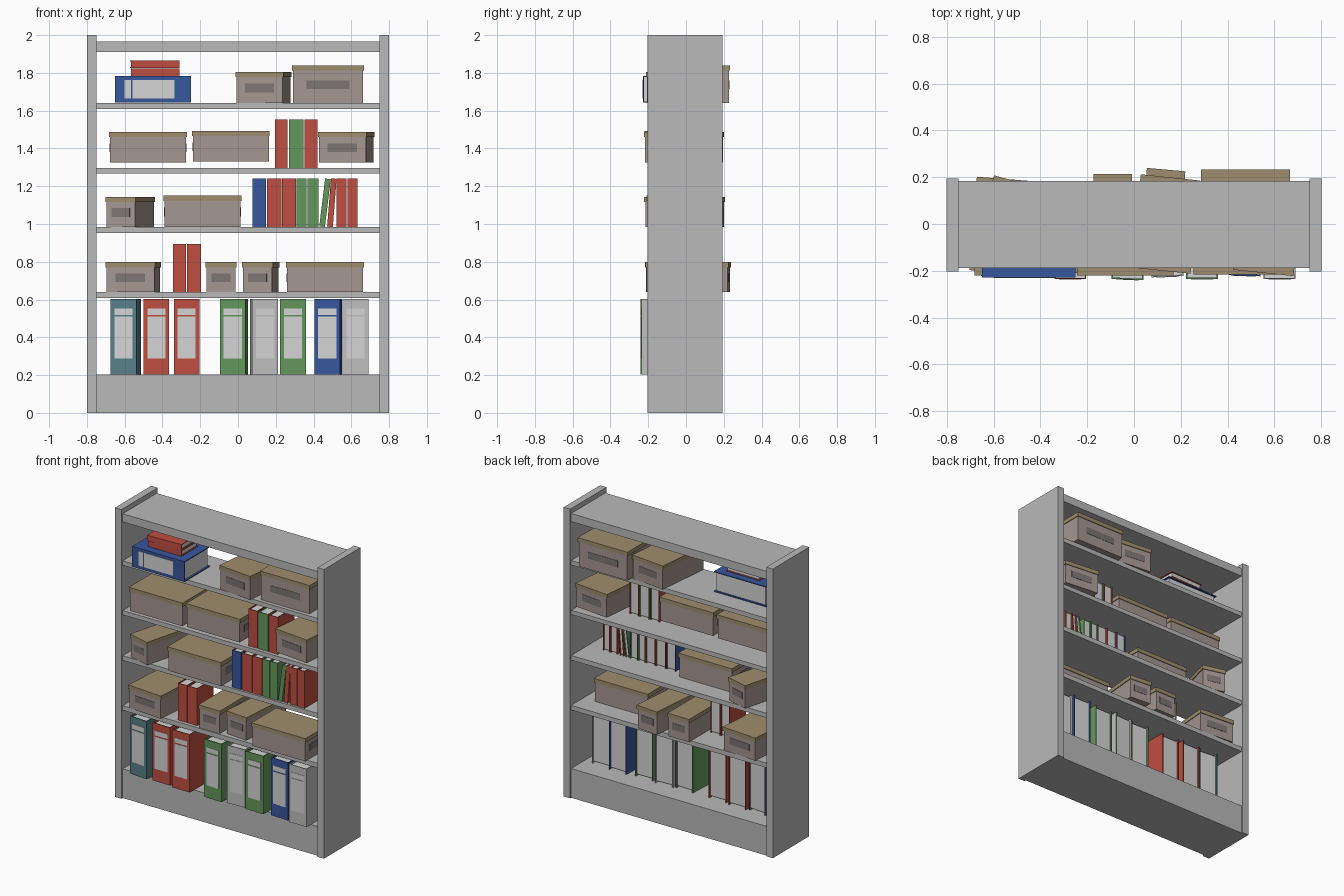
import bpy, bmesh, math
from mathutils import Matrix, Vector

if "Cube" in bpy.data.objects:
    bpy.data.objects.remove(bpy.data.objects["Cube"])


def mat(name, r, g, b):
    m = bpy.data.materials.new(name)
    lin = [min(1, 1.1 * (c / 255) ** 2.2) for c in (r, g, b)]
    m.diffuse_color = (*lin, 1)
    m.use_nodes = True
    m.node_tree.nodes["Principled BSDF"].inputs["Base Color"].default_value = m.diffuse_color
    return m


GREY = mat("shelf grey", 176, 176, 176)
PAPER = mat("paper white", 203, 203, 203)
SILVER = mat("silver grey", 182, 182, 182)
RED = mat("red", 182, 76, 64)
GREEN = mat("green", 96, 144, 88)
BLUE = mat("blue", 56, 84, 150)
TEAL = mat("teal", 84, 122, 130)
TAUPE = mat("box taupe", 157, 143, 139)
TAN = mat("lid tan", 150, 134, 104)
DARK = mat("label dark grey", 118, 112, 110)


def build(name, parts, mats, matrix=Matrix()):
    """parts: (x0, x1, y0, y1, z0, z1, material index)"""
    bm = bmesh.new()
    for x0, x1, y0, y1, z0, z1, mi in parts:
        m = Matrix.Translation(((x0 + x1) / 2, (y0 + y1) / 2, (z0 + z1) / 2)) \
            @ Matrix.Diagonal((x1 - x0, y1 - y0, z1 - z0, 1))
        verts = bmesh.ops.create_cube(bm, size=1, matrix=m)["verts"]
        for f in {f for v in verts for f in v.link_faces}:
            f.material_index = mi
    bm.transform(matrix)
    me = bpy.data.meshes.new(name)
    bm.to_mesh(me)
    bm.free()
    for m in mats:
        me.materials.append(m)
    ob = bpy.data.objects.new(name, me)
    bpy.context.collection.objects.link(ob)
    return ob


def place(x, y, z, rz=0, ry=0):
    return (Matrix.Translation((x, y, z)) @ Matrix.Rotation(math.radians(rz), 4, 'Z')
            @ Matrix.Rotation(math.radians(ry), 4, 'Y'))


def volume(name, color, w, d, h, matrix, t, inset, label=False):
    """Spine at local y = 0, two covers, page block; optional spine label."""
    a = w / 2
    parts = [(-a, a, 0, t, 0, h, 0),
             (-a, -a + t, t, d, 0, h, 0),
             (a - t, a, t, d, 0, h, 0),
             (-a + t, a - t, t, d - inset, inset, h - inset, 1)]
    if label:
        b = a * 0.71
        parts += [(-b, b, -0.002, 0.001, 0.086, 0.309, 1),
                  (-b, b, -0.002, 0.001, 0.317, 0.35, 1)]
    return build(name, parts, [color, PAPER], matrix)


def binder(name, color, w, matrix):
    return volume(name, color, w, 0.28, 0.4, matrix, 0.006, 0.012, True)


def book(name, color, w, matrix, h=0.256, d=0.18):
    return volume(name, color, w, d, h, matrix, 0.005, 0.007)


def storage_box(name, x, y, z, w, d, h, rz=0):
    """Box with an overhanging lid and a dark label on both short ends."""
    a, b, e, lid = w / 2, d / 2, 0.005, 0.028
    lw, lz = a * 0.6, h * 0.48
    parts = [(-a + e, a - e, -b + e, b - e, 0, h - lid, 0),
             (-a, a, -b, b, h - lid, h, 1)]
    for s in (-1, 1):
        y0, y1 = sorted((s * (b - e - 0.001), s * (b - e + 0.002)))
        parts.append((-lw, lw, y0, y1, lz - 0.023, lz + 0.023, 2))
    return build(name, parts, [TAUPE, TAN, DARK], place(x, y, z, rz))


# Bookcase frame
for side, x0 in (("left", -0.8), ("right", 0.75)):
    build(side + "_side_panel", [(x0, x0 + 0.05, -0.203, 0.194, 0, 2, 0)], [GREY])
boards = {"plinth": (0, 0.202), "shelf_1": (0.607, 0.639), "shelf_2": (0.952, 0.984),
          "shelf_3": (1.267, 1.297), "shelf_4": (1.61, 1.641), "top_board": (1.91, 1.966)}
for n, (z0, z1) in boards.items():
    build(n, [(-0.75, 0.75, -0.189, 0.184, z0, z1, 0)], [GREY])

# Standing binders on the plinth: colour, x, front y, turn
for i, (c, x, y, r) in enumerate([(TEAL, -0.606, -0.225, -5), (RED, -0.432, -0.222, 0),
                                  (RED, -0.272, -0.236, 0), (GREEN, -0.028, -0.237, -2.5),
                                  (SILVER, 0.143, -0.225, 2.5), (GREEN, 0.291, -0.235, 0),
                                  (BLUE, 0.473, -0.221, -2), (SILVER, 0.622, -0.236, 0)]):
    binder(f"binder_{i + 1}", c, 0.136, place(x, y, 0.202, r))

# Lying binder with two books on top
binder("lying_binder", BLUE, 0.14, place(-0.25, -0.228, 1.713, 0, -90))
for i, r in enumerate((0, 2)):
    book(f"lying_book_{i + 1}", RED, 0.04, place(-0.31, -0.175, 1.804 + 0.041 * i, r, -90))

# Upright books: colour, x from, x to
shelf_books = {"low": (0.639, -0.165, [(RED, -0.345, -0.275), (RED, -0.27, -0.197)]),
               "middle": (0.984, -0.175, [(BLUE, 0.077, 0.147), (RED, 0.153, 0.229),
                                          (RED, 0.233, 0.306), (GREEN, 0.31, 0.363),
                                          (GREEN, 0.367, 0.425), (RED, 0.522, 0.575),
                                          (RED, 0.579, 0.632)]),
               "upper": (1.297, -0.165, [(RED, 0.195, 0.263), (GREEN, 0.27, 0.346),
                                         (RED, 0.351, 0.42)])}
for row, (z, y, items) in shelf_books.items():
    for i, (c, a, b) in enumerate(items):
        book(f"{row}_book_{i + 1}", c, b - a, place((a + b) / 2, y, z))
book("leaning_book_1", GREEN, 0.03, place(0.445, -0.175, 0.985, 0, 7))
book("leaning_book_2", RED, 0.03, place(0.487, -0.175, 0.985, 0, 4.5))

# Storage boxes, end facing the front
for n, x, y, z, w, h, r in [("low_wide_box", -0.555, -0.008, 0.639, 0.265, 0.16, -4.5),
                            ("low_narrow_box_1", -0.09, 0.013, 0.639, 0.165, 0.16, 0),
                            ("low_narrow_box_2", 0.12, 0.033, 0.639, 0.165, 0.16, -5),
                            ("middle_turned_box", -0.57, -0.007, 0.984, 0.165, 0.16, -15),
                            ("upper_wide_box", 0.573, -0.01, 1.325, 0.26, 0.163, -6),
                            ("top_wide_box", 0.135, 0.0, 1.641, 0.255, 0.165, -6)]:
    storage_box(n, x, y, z, w, 0.4, h, r)
storage_box("top_large_box", 0.476, 0.032, 1.641, 0.38, 0.4, 0.199)

# Storage boxes, long side facing the front
for n, x, y, z, h in [("low_long_box", 0.46, -0.08, 0.639, 0.16),
                      ("middle_long_box", -0.188, -0.075, 0.984, 0.166),
                      ("upper_long_box_1", -0.476, -0.085, 1.325, 0.163),
                      ("upper_long_box_2", -0.038, -0.085, 1.33, 0.163)]:
    storage_box(n, x, y, z, 0.27, 0.412, h, 90)
